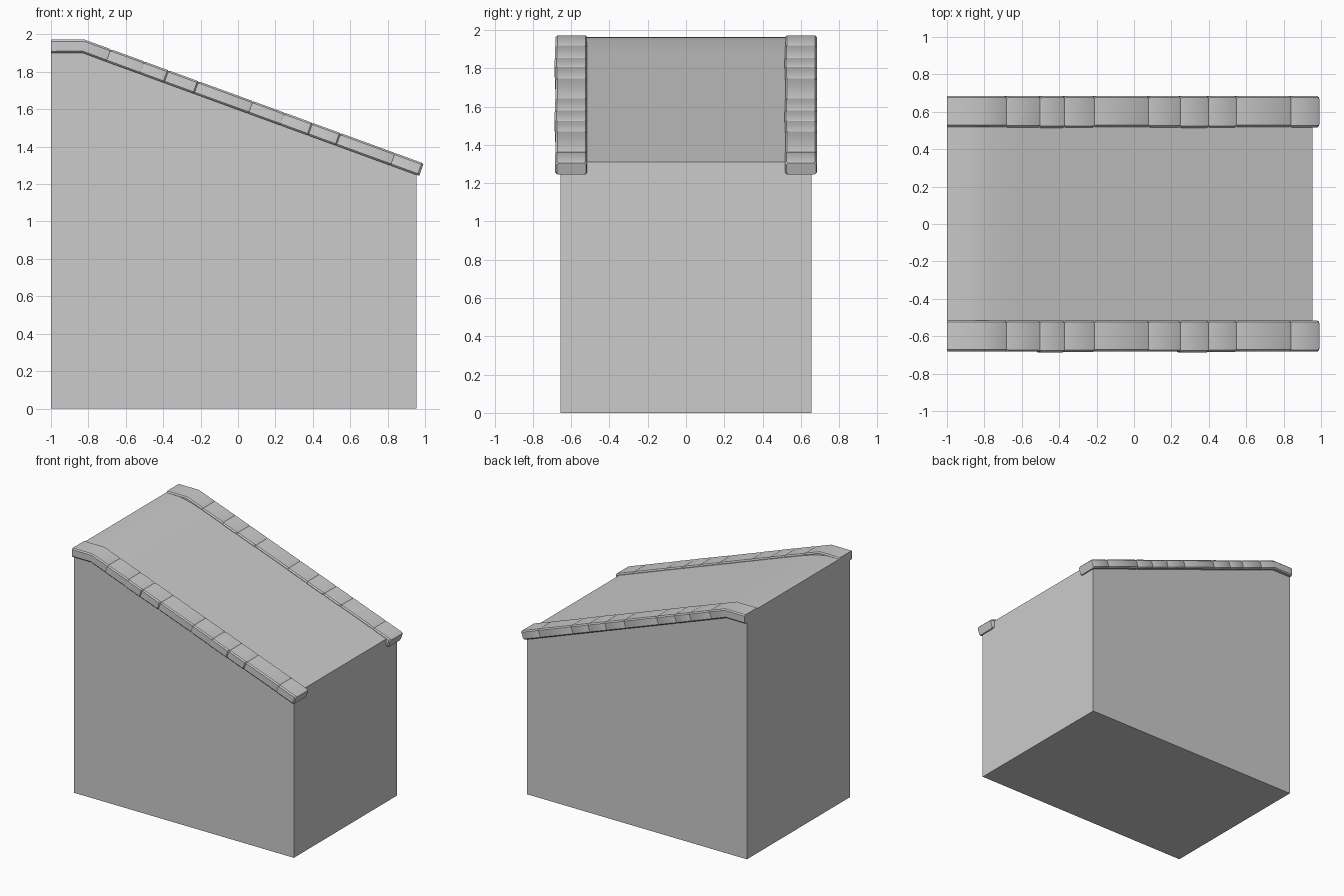
import bpy, bmesh, math
from mathutils import Vector

cube = bpy.data.objects.get("Cube")
if cube:
    bpy.data.objects.remove(cube, do_unlink=True)

stone = bpy.data.materials.new("grey_stone")
stone.use_nodes = True
GREY = (0.6, 0.6, 0.6, 1)
stone.diffuse_color = GREY
stone.node_tree.nodes["Principled BSDF"].inputs["Base Color"].default_value = GREY

SLOPE = 0.365      # fall of the roof per unit of x
BEND = -0.82       # where the level ridge turns into the slope


def loft(name, rings):
    """Skin a row of matching closed rings and cap both ends."""
    bm = bmesh.new()
    rows = [[bm.verts.new(p) for p in ring] for ring in rings]
    for a, b in zip(rows, rows[1:]):
        for i in range(len(a)):
            j = (i + 1) % len(a)
            bm.faces.new((a[i], a[j], b[j], b[i]))
    bm.faces.new(rows[0])
    bm.faces.new(rows[-1])
    bmesh.ops.recalc_face_normals(bm, faces=bm.faces)
    mesh = bpy.data.meshes.new(name)
    bm.to_mesh(mesh)
    bm.free()
    mesh.materials.append(stone)
    obj = bpy.data.objects.new(name, mesh)
    bpy.context.collection.objects.link(obj)
    bpy.ops.object.select_all(action='DESELECT')
    obj.select_set(True)
    bpy.context.view_layer.objects.active = obj
    bpy.ops.object.shade_smooth_by_angle(angle=math.radians(30))
    return obj


# Solid body: side profile with a softly turned ridge
profile = [(-1, 0), (-1, 1.963), (-0.88, 1.96), (-0.77, 1.936),
           (-0.62, 1.885), (0.955, 1.31), (0.955, 0)]
loft("building_body", [[(x, y, z) for x, z in profile] for y in (-0.655, 0.655)])


# Coping stones along both gable edges
def ring(x, y_mid, inset, bulge):
    """Rounded cross-section of the coping, square to its path."""
    top = Vector((x, 0, 1.972 - SLOPE * max(0, x - BEND)))
    tilt = math.atan(SLOPE) * (0 if x < BEND - 0.01 else 0.5 if x < BEND + 0.01 else 1)
    up = Vector((math.sin(tilt), 0, math.cos(tilt)))
    y0, y1 = y_mid - 0.081 - bulge + inset, y_mid + 0.084 - inset
    d0, d1, c = -inset, -0.071 + inset * 0.3, 0.009
    section = [(y0, d1 + c), (y0, d0 - c), (y0 + c, d0), (y1 - c, d0),
               (y1, d0 - c), (y1, d1 + c), (y1 - c, d1), (y0 + c, d1)]
    return [top + up * d + Vector((0, y, 0)) for y, d in section]


joints = [-1, -0.68, -0.5, -0.37, -0.21, 0.08, 0.25, 0.4, 0.55, 0.84, 0.99]
bulges = [0, 0.002, 0.005, 0.003]


def coping(name, y_mid):
    rings = []
    for i, (a, b) in enumerate(zip(joints, joints[1:])):
        bulge = bulges[i % 4]
        groove = 0.004 if i else 0.001
        rings.append(ring(a, y_mid, groove, bulge))
        rings.append(ring(a + 0.007, y_mid, 0, bulge))
        if a < BEND < b:
            rings.append(ring(BEND, y_mid, 0, bulge))
        rings.append(ring(b - 0.007, y_mid, 0, bulge))
    rings.append(ring(joints[-1] + 0.003, y_mid, 0.006, 0))
    return loft(name, rings)


coping("front_coping", -0.6)
coping("back_coping", 0.6)
